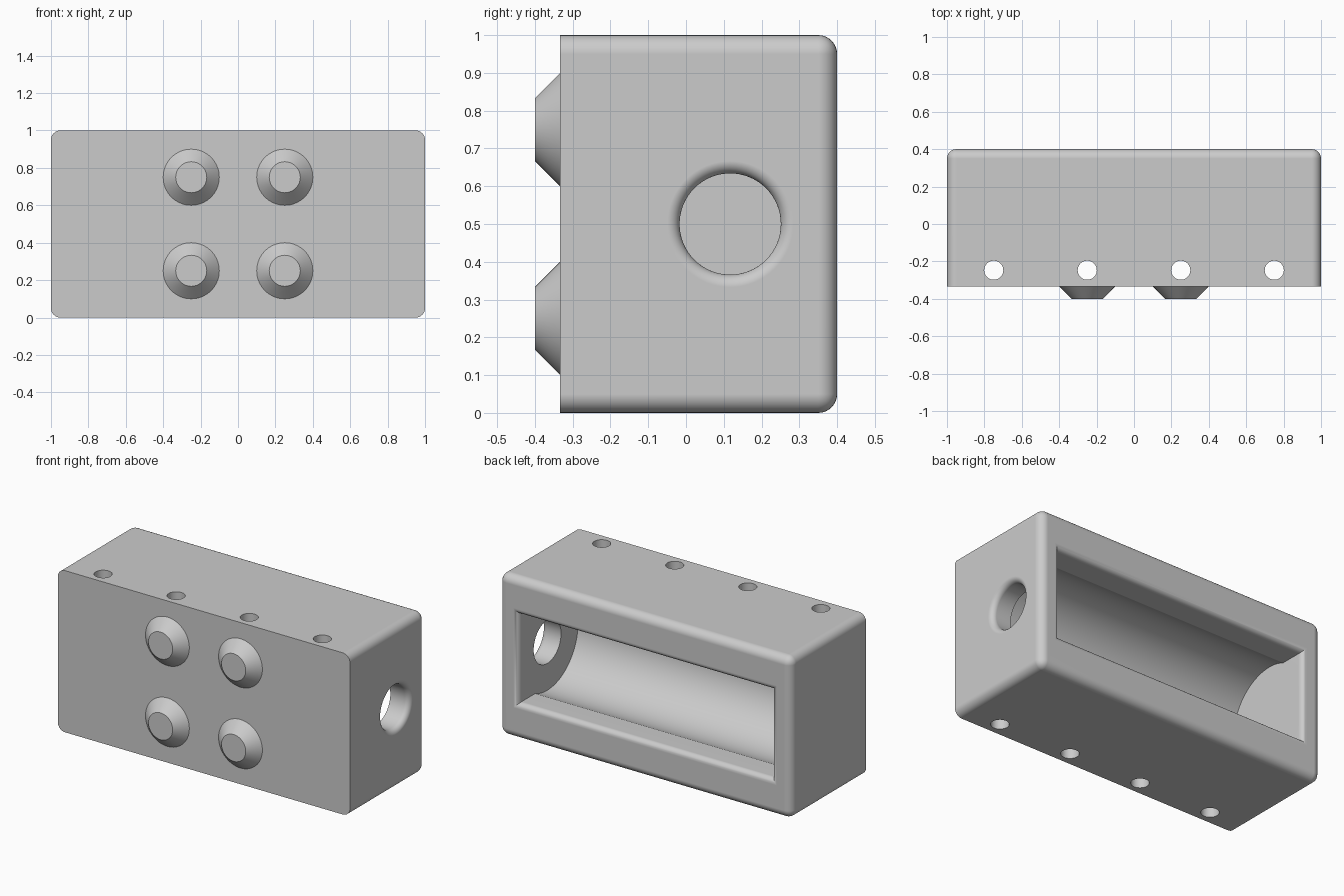
import bpy, bmesh
from math import sin, cos, pi, radians
from mathutils import Vector

cube = bpy.data.objects.get("Cube")
if cube:
    bpy.data.objects.remove(cube, do_unlink=True)

grey = bpy.data.materials.new("light_grey")
grey.use_nodes = True
grey.diffuse_color = (0.6, 0.6, 0.6, 1)
grey.node_tree.nodes["Principled BSDF"].inputs["Base Color"].default_value = (0.6, 0.6, 0.6, 1)

FRONT, BACK = -0.333, 0.4
FILLET = 0.033
BORE_Y, BORE_Z = 0.117, 0.5


def add_object(name, bm):
    bmesh.ops.recalc_face_normals(bm, faces=bm.faces)
    mesh = bpy.data.meshes.new(name)
    bm.to_mesh(mesh)
    bm.free()
    mesh.materials.append(grey)
    obj = bpy.data.objects.new(name, mesh)
    bpy.context.collection.objects.link(obj)
    return obj


def loft(name, rings):
    """Closed solid through a list of rings with equal point counts."""
    bm = bmesh.new()
    loops = [[bm.verts.new(p) for p in ring] for ring in rings]
    n = len(loops[0])
    for a, b in zip(loops, loops[1:]):
        for i in range(n):
            j = (i + 1) % n
            bm.faces.new((a[i], a[j], b[j], b[i]))
    bm.faces.new(loops[0])
    bm.faces.new(loops[-1])
    return add_object(name, bm)


def lathe(name, centre, axis, profile, sides=64):
    """Solid of revolution; profile holds (distance along axis, radius)."""
    axis = Vector(axis)
    u = axis.orthogonal().normalized()
    v = axis.cross(u)
    angles = [2 * pi * i / sides for i in range(sides)]
    rings = [[Vector(centre) + axis * d + (u * cos(a) + v * sin(a)) * r for a in angles]
             for d, r in profile]
    return loft(name, rings)


def flare(steps=8):
    """Quarter-round lip as (depth below surface, extra width)."""
    return [(FILLET * (1 - cos(t)), FILLET * (1 - sin(t)))
            for t in (pi / 2 * i / steps for i in range(steps, -1, -1))]


# Body block: every edge rounded except those around the front face
bm = bmesh.new()
bmesh.ops.create_cube(bm, size=1)
for v in bm.verts:
    v.co = Vector((v.co.x * 2, FRONT if v.co.y < 0 else BACK, v.co.z + 0.5))
rounded = [e for e in bm.edges if max(v.co.y for v in e.verts) > 0]
bmesh.ops.bevel(bm, geom=rounded, offset=0.05, segments=8, profile=0.5, affect='EDGES')
body = add_object("body", bm)

# Cutters: round cavity, back window, side hole, vertical screw holes
cutters = [lathe("cavity_cutter", (0, BORE_Y, BORE_Z), (1, 0, 0),
                 [(-0.867, 0.3), (0.867, 0.3)], 96)]

window = [(0.2, 0.0)] + flare()[::-1]
window.sort(key=lambda p: -p[0])
window.append((-0.05, FILLET))
cutters.append(loft("window_cutter", [
    [(sx * (0.867 + w), BACK - d, BORE_Z + sz * (0.275 + w))
     for sx, sz in ((-1, -1), (1, -1), (1, 1), (-1, 1))] for d, w in window]))

hole = [(1 - d, 0.134 + w) for d, w in window]
hole[0] = (0.7, 0.134)
cutters.append(lathe("side_hole_cutter", (0, BORE_Y, BORE_Z), (1, 0, 0), hole))

for x in (-0.75, -0.25, 0.25, 0.75):
    cutters.append(lathe("screw_hole_cutter", (x, -0.247, 0), (0, 0, 1),
                         [(-0.1, 0.051), (1.1, 0.051)], 40))

bpy.context.view_layer.objects.active = body
for cutter in cutters:
    cutter.hide_render = True
    mod = body.modifiers.new("cut", 'BOOLEAN')
    mod.operation = 'DIFFERENCE'
    mod.solver = 'EXACT'
    mod.object = cutter
    bpy.ops.object.modifier_apply(modifier=mod.name)
    bpy.data.objects.remove(cutter, do_unlink=True)

# Tapered front studs
studs = [lathe("front_stud", (x, 0, z), (0, -1, 0), [(-FRONT - 0.005, 0.15), (-FRONT, 0.15), (0.4, 0.083)])
         for x in (-0.25, 0.25) for z in (0.25, 0.75)]

# Smooth shading with crisp edges and flat large faces
for obj in [body] + studs:
    bpy.ops.object.select_all(action='DESELECT')
    obj.select_set(True)
    bpy.context.view_layer.objects.active = obj
    bpy.ops.object.shade_smooth_by_angle(angle=radians(30))
    normals = obj.modifiers.new("weighted_normals", 'WEIGHTED_NORMAL')
    normals.keep_sharp = True
